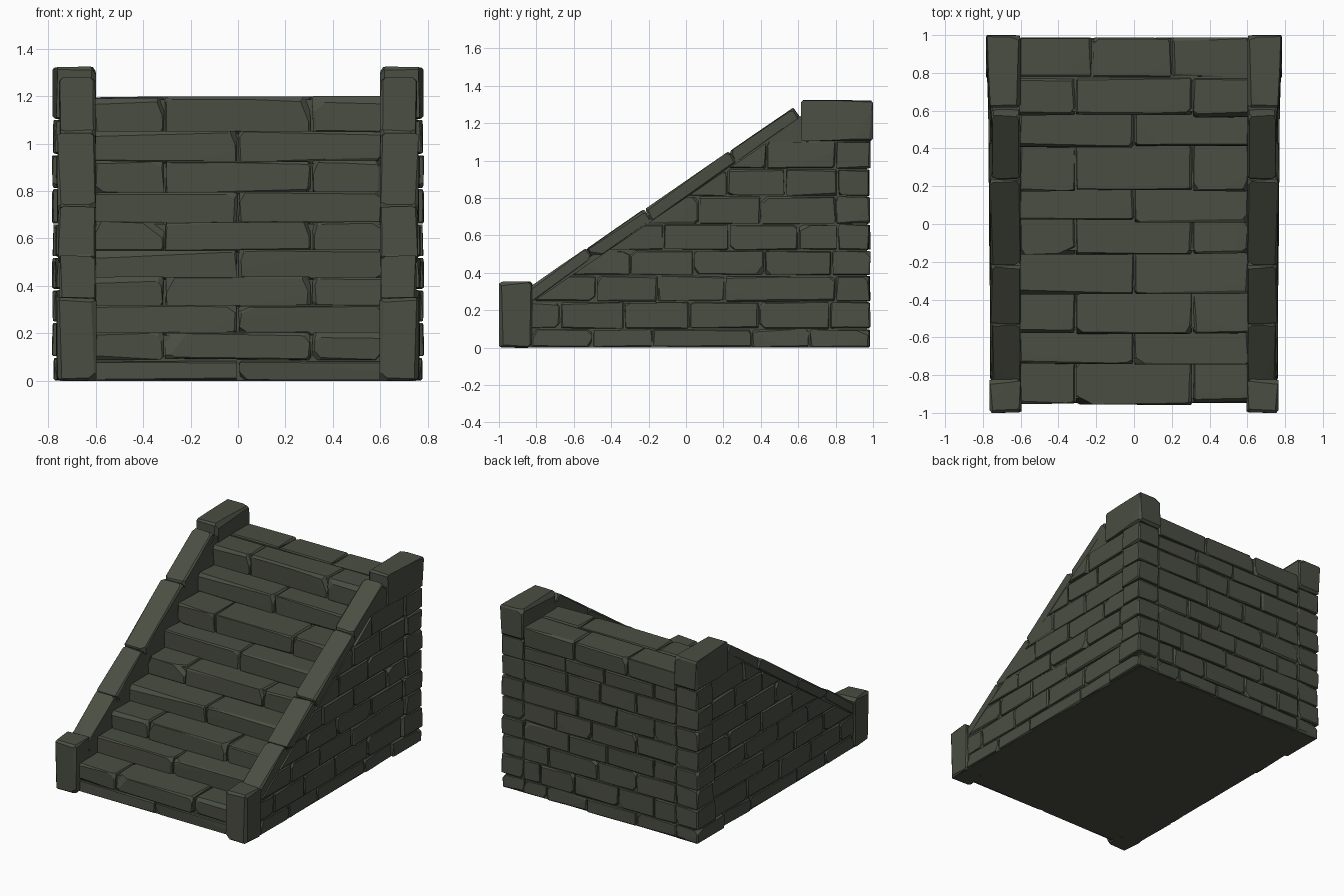
import bpy, bmesh, math, random
from itertools import product
from mathutils import Vector

if "Cube" in bpy.data.objects:
    bpy.data.objects.remove(bpy.data.objects["Cube"])

random.seed(7)
stone = bpy.data.materials.new("mossy_grey_stone")
stone.diffuse_color = (0.068, 0.076, 0.055, 1)
stone.use_nodes = True
stone.node_tree.nodes["Principled BSDF"].inputs["Base Color"].default_value = stone.diffuse_color
rnd = random.uniform
GAP = 0.002
SLOPE = 0.68


def rail_z(y):
    """Height of the underside of the sloping coping."""
    return 0.245 + SLOPE * (y + 0.82)


def cut(bm, point, normal):
    """Slice away everything beyond a plane and cap the opening."""
    geom = bm.verts[:] + bm.edges[:] + bm.faces[:]
    res = bmesh.ops.bisect_plane(bm, geom=geom, dist=1e-5, plane_co=point,
                                 plane_no=normal, clear_outer=True)
    edges = [e for e in res["geom_cut"] if isinstance(e, bmesh.types.BMEdge) and e.is_boundary]
    if len(edges) > 2:
        bmesh.ops.edgeloop_fill(bm, edges=edges)


def chisel(bm, centre, half, wear, chips):
    """Roughly tilt the faces, bevel the edges and knock off some corners."""
    for s in product((-1, 0, 1), repeat=3):
        kind = sum(map(abs, s))
        if kind == 0:
            continue
        corner = centre + Vector([s[i] * half[i] for i in range(3)])
        if kind == 3:
            if random.random() > chips:
                continue
            n = Vector([s[i] * rnd(0.4, 1.2) for i in range(3)]).normalized()
            depth = rnd(0.012, 0.028)
        else:
            n = Vector([s[i] * rnd(0.7, 1.3) for i in range(3)])
            tilt = 0.003 if kind == 1 else 0.7 * wear
            for i in range(3):
                if s[i] == 0:
                    n[i] = rnd(-1, 1) * tilt / half[i]
            n.normalize()
            depth = 0.002 if kind == 1 else wear * rnd(0.6, 1.1)
        cut(bm, corner - n * depth, n)


def stone_block(target, x, y, z, wear=0.007, chips=0.25, planes=()):
    """Add one worn block to a part, optionally trimmed by planes."""
    lo = Vector((x[0], y[0], z[0])) + Vector((GAP,) * 3)
    hi = Vector((x[1], y[1], z[1])) - Vector((GAP,) * 3)
    centre, half = (lo + hi) / 2, (hi - lo) / 2
    bm = bmesh.new()
    bmesh.ops.create_cube(bm, size=2)
    for v in bm.verts:
        v.co = centre + Vector([v.co[i] * half[i] for i in range(3)])
    chisel(bm, centre, half, wear, chips)
    for p, n in planes:
        cut(bm, Vector(p), Vector(n).normalized())
    append(target, bm)


def append(target, bm):
    tmp = bpy.data.meshes.new("tmp")
    bm.to_mesh(tmp)
    bm.free()
    target.from_mesh(tmp)
    bpy.data.meshes.remove(tmp)


def finish(name, bm, mirror=False):
    bmesh.ops.recalc_face_normals(bm, faces=bm.faces[:])
    me = bpy.data.meshes.new(name)
    bm.to_mesh(me)
    bm.free()
    me.materials.append(stone)
    ob = bpy.data.objects.new(name, me)
    bpy.context.collection.objects.link(ob)
    if mirror:
        mod = ob.modifiers.new("Mirror", "MIRROR")
        mod.use_mirror_merge = False
    return ob


def prism(name, profile, x0, x1, mirror=False):
    """Extrude a side profile (y, z) along x."""
    bm = bmesh.new()
    face = bm.faces.new([bm.verts.new((x0, y, z)) for y, z in profile])
    ext = bmesh.ops.extrude_face_region(bm, geom=[face])
    bmesh.ops.translate(bm, vec=(x1 - x0, 0, 0),
                        verts=[v for v in ext["geom"] if isinstance(v, bmesh.types.BMVert)])
    return finish(name, bm, mirror)


def spans(stops):
    return list(zip(stops[:-1], stops[1:]))


def nosing_chips(xs, front, top):
    """Planes that break the front edge of a tread beside its joints and unevenly along it."""
    planes = [((0, front + 0.012, top), (rnd(-0.03, 0.03), -0.8, 0.6))]
    for x, s in zip(xs, (-1, 1)):
        if abs(x) < 0.6:
            planes.append(((x, front + rnd(0.02, 0.06), top), (s * rnd(0.4, 1.6), -1, rnd(0.3, 0.7))))
            planes.append(((x, front + rnd(0.008, 0.018), top), (s * 0.15, -1, rnd(0.2, 0.5))))
    return planes


# Stair treads: courses of slabs with alternating joints
fronts = [-0.95, -0.74, -0.575, -0.365, -0.165, 0.015, 0.175, 0.405, 0.57]
tops = [0.205, 0.32, 0.44, 0.555, 0.675, 0.80, 0.93, 1.055, 1.20]
thirds, halves = [-0.61, -0.31, 0.31, 0.61], [-0.61, 0.0, 0.61]
treads = bmesh.new()
for xs in spans(halves):
    stone_block(treads, xs, (-0.95, -0.7), (0, 0.085))
for i, (f, t) in enumerate(zip(fronts, tops)):
    back = fronts[i + 1] + 0.03 if i < 8 else 0.775
    base = tops[i - 1] - 0.015 if i else 0.085
    for xs in spans(halves if i % 2 else thirds):
        front, top = f + rnd(-0.012, 0.006), t + rnd(-0.003, 0.004)
        stone_block(treads, xs, (front, back), (base, top), 0.009, 0.4,
                    nosing_chips(xs, front, top))
for xs in spans([-0.61, -0.22, 0.2, 0.61]):
    stone_block(treads, xs, (0.775, 0.99), (1.06, 1.20), 0.009)
finish("stair_treads", treads)

# Recessed stair core behind the slabs
outline = [(0.965, 0.0), (-0.93, 0.0)]
for i, (f, t) in enumerate(zip(fronts, tops)):
    outline += [(f + 0.025, (tops[i - 1] if i else 0.015) - 0.014), (f + 0.025, t - 0.014)]
outline.append((0.965, 1.186))
prism("stair_core", outline, -0.62, 0.62)

# Side walls: brick courses trimmed under the sloping coping
courses = [0.0, 0.10, 0.245, 0.385, 0.52, 0.66, 0.81, 0.955, 1.105]
joints = [
    [-0.83, -0.50, -0.18, 0.35, 0.66, 0.982],
    [-0.83, -0.67, -0.33, 0.02, 0.39, 0.77, 0.988],
    [-0.83, -0.48, -0.15, 0.21, 0.80, 0.982],
    [-0.65, -0.30, 0.04, 0.42, 0.78, 0.988],
    [-0.45, -0.12, 0.23, 0.60, 0.81, 0.982],
    [-0.24, 0.07, 0.40, 0.80, 0.988],
    [-0.03, 0.22, 0.53, 0.81, 0.982],
    [0.16, 0.43, 0.80, 0.988],
]
walls = bmesh.new()
slope_normal = (0, -SLOPE, 1)
for zs, row in zip(spans(courses), joints):
    for ys in spans(row):
        outer = 0.766 + 0.006 * (ys[0] + ys[1]) / 2 + rnd(-0.005, 0.005)
        outer += 0.012 if ys[1] > 0.9 else 0
        trim = [((0, 0, rail_z(0)), slope_normal)] if rail_z(ys[0]) < zs[1] else []
        stone_block(walls, (0.605, outer), ys, zs, planes=trim)
finish("side_wall_bricks", walls, True)
prism("side_wall_core", [(-0.9, 0), (0.968, 0), (0.968, 1.16), (0.64, 1.24), (0.59, 1.235),
                         (-0.83, 0.27), (-0.9, 0.27)], 0.603, 0.75, True)

# Back wall bricks
back = bmesh.new()
levels = courses[:-1] + [1.065]
for k, zs in enumerate(spans(levels)):
    stops, x = [-0.61], -0.61 + (0.18 if k % 2 else 0.32)
    while x < 0.5:
        stops.append(x)
        x += rnd(0.26, 0.40)
    for xs in spans(stops + [0.61]):
        stone_block(back, xs, (0.88, 0.984 + rnd(-0.006, 0.005)), zs)
finish("back_wall_bricks", back)

# Sloping coping stones, slightly misaligned from each other
coping = bmesh.new()
rail = Vector((0, 1, SLOPE)).normalized()
up = Vector((0, -SLOPE, 1)).normalized()
for ya, yb in spans([-0.835, -0.495, -0.185, 0.268, 0.612]):
    bm = bmesh.new()
    length = (yb - ya) / rail.y + 0.006
    stone_block(bm, (0.597, 0.761 + rnd(-0.006, 0.004)), (0, length), (-0.006, 0.072), 0.009, 0.6)
    lean = rnd(0.005, 0.02)
    start = Vector((0, ya, rail_z(ya) + 0.004))
    for v in bm.verts:
        v.co = Vector((v.co.x, 0, 0)) + start + rail * v.co.y + up * (v.co.z + lean * v.co.y)
    append(coping, bm)
finish("coping_stones", coping, True)

# End posts: low newel in front, big capstone at the top
newel = bmesh.new()
stone_block(newel, (0.594, 0.768), (-1.003, -0.818), (-0.003, 0.356), 0.015, 0.8)
finish("front_posts", newel, True)
cap = bmesh.new()
stone_block(cap, (0.596, 0.788), (0.612, 1.003), (1.10, 1.326), 0.015, 0.6,
            [((0.764, 0.62, 1.2), (1, -0.055, 0.03))])
finish("top_capstones", cap, True)
